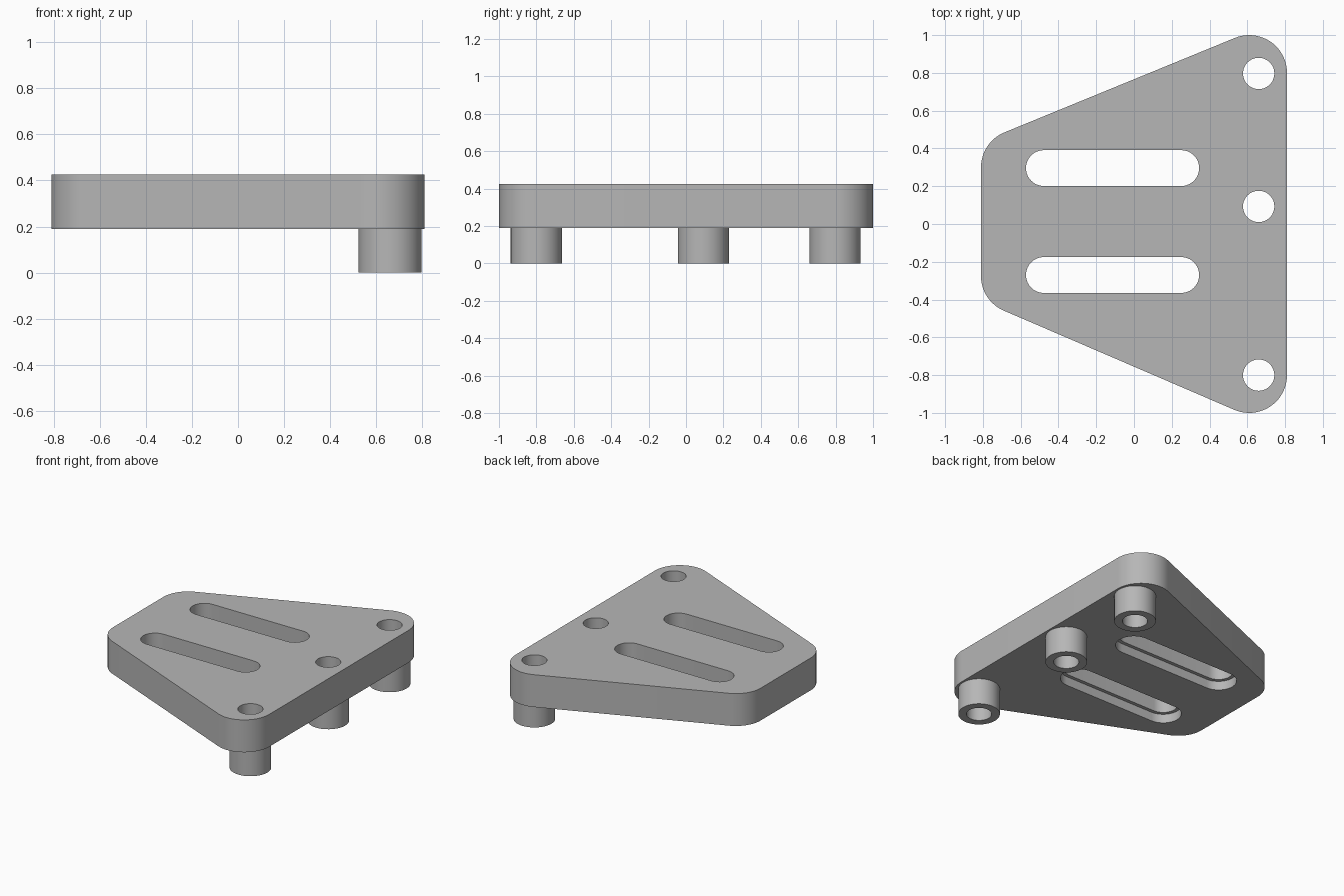
import bpy
import bmesh
from math import cos, sin, pi, radians, atan2

if "Cube" in bpy.data.objects:
    bpy.data.objects.remove(bpy.data.objects["Cube"])

grey = bpy.data.materials.new("plain grey")
grey.use_nodes = True
colour = (0.47, 0.47, 0.47, 1)
grey.diffuse_color = colour
grey.node_tree.nodes["Principled BSDF"].inputs["Base Color"].default_value = colour

BOTTOM, TOP = 0.19, 0.425
POST_X, POST_R, HOLE_R = 0.66, 0.137, 0.083
POST_YS = {"back": 0.797, "middle": 0.093, "front": -0.8}
SLOT_YS = (0.296, -0.27)


def rounded_outline(centres, radius, steps=20):
    """Outline around equal circles, listed anticlockwise."""
    points = []
    n = len(centres)
    for i, (x, y) in enumerate(centres):
        px, py = centres[i - 1]
        nx, ny = centres[(i + 1) % n]
        start = atan2(y - py, x - px) - pi / 2
        turn = (atan2(ny - y, nx - x) - pi / 2 - start) % (2 * pi)
        for k in range(steps + 1):
            a = start + turn * k / steps
            points.append((x + radius * cos(a), y + radius * sin(a)))
    return points


def circle(x, y, radius, steps=48):
    return [(x + radius * cos(2 * pi * k / steps),
             y + radius * sin(2 * pi * k / steps)) for k in range(steps)]


def make_object(name, bm):
    bmesh.ops.recalc_face_normals(bm, faces=bm.faces)
    mesh = bpy.data.meshes.new(name)
    bm.to_mesh(mesh)
    bm.free()
    mesh.materials.append(grey)
    obj = bpy.data.objects.new(name, mesh)
    bpy.context.collection.objects.link(obj)
    return obj


def prism(name, outline, z0, z1):
    bm = bmesh.new()
    base = bm.faces.new([bm.verts.new((x, y, z0)) for x, y in outline])
    grown = bmesh.ops.extrude_face_region(bm, geom=[base], use_keep_orig=True)
    moved = [v for v in grown["geom"] if isinstance(v, bmesh.types.BMVert)]
    bmesh.ops.translate(bm, verts=moved, vec=(0, 0, z1 - z0))
    return make_object(name, bm)


def cut(target, cutter):
    cutter.hide_render = True
    mod = target.modifiers.new("cut", "BOOLEAN")
    mod.operation = "DIFFERENCE"
    mod.solver = "EXACT"
    mod.object = cutter
    bpy.context.view_layer.objects.active = target
    bpy.ops.object.modifier_apply(modifier=mod.name)
    bpy.data.objects.remove(cutter)


def hollow_post(name, y):
    """Open-topped tube whose bore continues into the plate."""
    bm = bmesh.new()
    profile = [(POST_R, BOTTOM), (POST_R, 0), (HOLE_R, 0), (HOLE_R, BOTTOM)]
    rings = [[bm.verts.new((px, py, z)) for px, py in circle(POST_X, y, r)]
             for r, z in profile]
    for a, b in zip(rings, rings[1:]):
        for i in range(len(a)):
            bm.faces.new((a[i - 1], a[i], b[i], b[i - 1]))
    return make_object(name, bm)


# Tapered plate with rounded corners
plate = prism("plate", rounded_outline(
    [(0.61, -0.8), (0.61, 0.8), (-0.61, 0.3), (-0.61, -0.275)], 0.2), BOTTOM, TOP)

# Long slots, each with a wider recess underneath
for y in SLOT_YS:
    ends = [(-0.477, y), (0.25, y)]
    cut(plate, prism("slot_cutter", rounded_outline(ends, 0.095), 0.1, 0.5))
    cut(plate, prism("recess_cutter", rounded_outline(ends, 0.12), 0.1, BOTTOM + 0.065))

# Bolt holes and the hollow posts below them
parts = [plate]
for place, y in POST_YS.items():
    cut(plate, prism("hole_cutter", circle(POST_X, y, HOLE_R), 0.1, 0.5))
    parts.append(hollow_post(place + "_post", y))

# Smooth the round walls, keep the rims sharp
bpy.ops.object.select_all(action="DESELECT")
for obj in parts:
    obj.select_set(True)
bpy.context.view_layer.objects.active = plate
bpy.ops.object.shade_smooth_by_angle(angle=radians(30))
